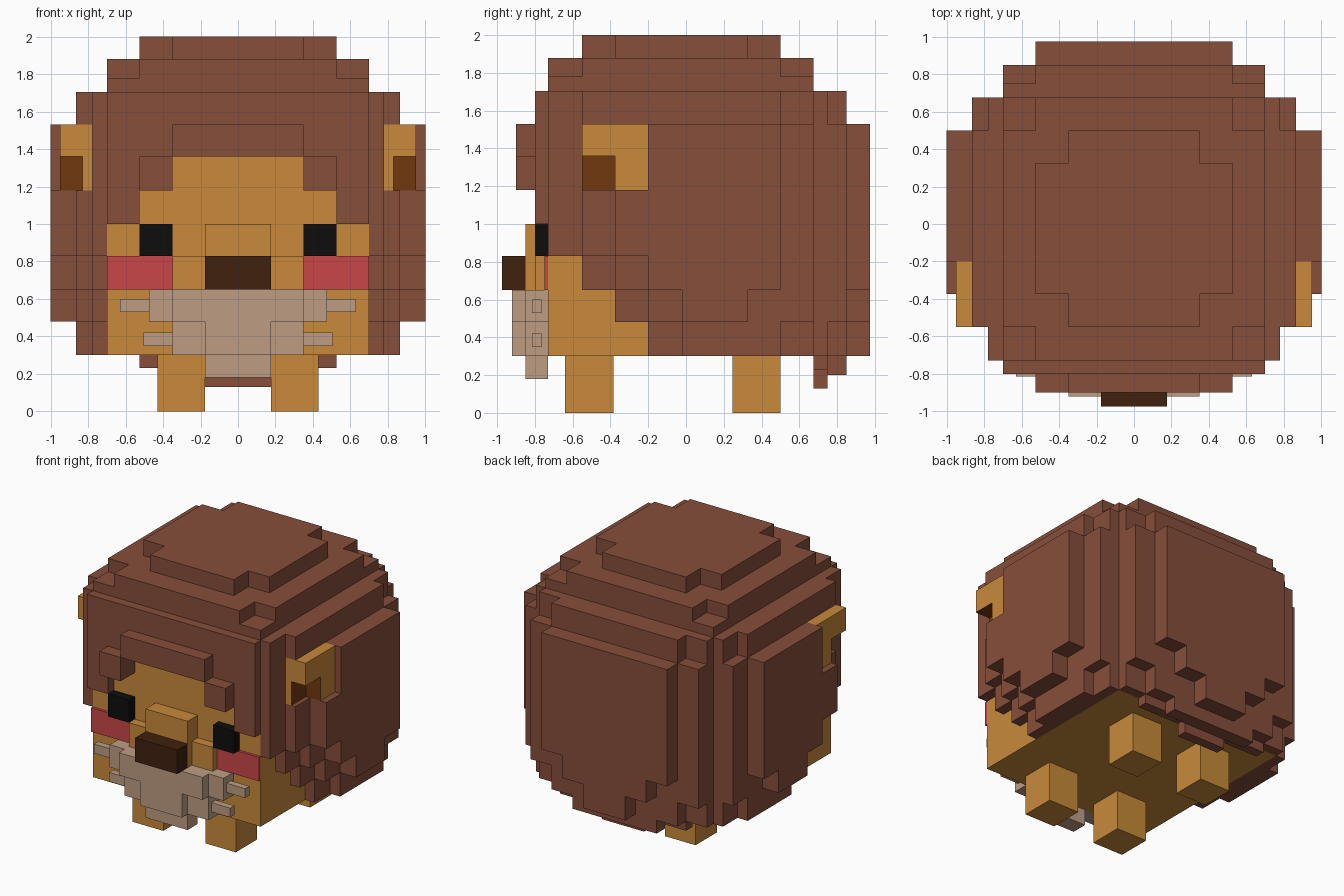
import bpy, bmesh

cube = bpy.data.objects.get("Cube")
if cube:
    bpy.data.objects.remove(cube)


def material(name, rgb):
    m = bpy.data.materials.new(name)
    m.use_nodes = True
    lin = [((c / 255 + 0.055) / 1.055) ** 2.4 if c > 10 else c / 255 / 12.92 for c in rgb]
    m.diffuse_color = (*lin, 1)
    m.node_tree.nodes["Principled BSDF"].inputs["Base Color"].default_value = (*lin, 1)
    return m


BROWN = material("mane brown", (134, 78, 58))
GOLD = material("golden fur", (200, 138, 58))
TAN = material("beard tan", (190, 158, 132))
RED = material("cheek red", (202, 70, 72))
NOSE = material("nose dark brown", (64, 33, 14))
INNER = material("inner ear brown", (114, 57, 15))
BLACK = material("eye black", (13, 13, 13))


def finish(name, bm, *mats):
    bmesh.ops.recalc_face_normals(bm, faces=bm.faces)
    mesh = bpy.data.meshes.new(name)
    bm.to_mesh(mesh)
    bm.free()
    for m in mats:
        mesh.materials.append(m)
    ob = bpy.data.objects.new(name, mesh)
    bpy.context.collection.objects.link(ob)
    return ob


def slab(name, axis, d0, d1, outline, mat, bm=None):
    """Extrude a flat outline along an axis from d0 to d1."""
    own = bm is None
    bm = bm or bmesh.new()

    def place(p, d):
        co = list(p)
        co.insert("xyz".index(axis), d)
        return co

    pts = [p for i, p in enumerate(outline) if p != outline[i - 1]]
    near = [bm.verts.new(place(p, d0)) for p in pts]
    far = [bm.verts.new(place(p, d1)) for p in pts]
    bm.faces.new(near)
    bm.faces.new(far[::-1])
    for i in range(len(pts)):
        bm.faces.new((near[i - 1], far[i - 1], far[i], near[i]))
    if own:
        return finish(name, bm, mat)


def steps(rows, top):
    """Stepped outline from stacked rows of (start height, low, high)."""
    right, left = [], []
    for i, (h, lo, hi) in enumerate(rows):
        end = rows[i + 1][0] if i + 1 < len(rows) else top
        right += [(hi, h), (hi, end)]
        left += [(lo, h), (lo, end)]
    return right + left[::-1]


def even(rows, top):
    return steps([(h, -w, w) for h, w in rows], top)


def box(name, x, y, z, mat, bm=None):
    return slab(name, "z", *z, [(x[0], y[0]), (x[1], y[0]), (x[1], y[1]), (x[0], y[1])], mat, bm)


FRONT, BACK = -0.73, 0.675

# Body and crown
box("body", (-.7, .7), (FRONT, BACK), (.3, 1.4), GOLD)
box("crown_base", (-.7, .7), (FRONT, BACK), (1.4, 1.78), BROWN)
slab("crown_middle", "z", 1.78, 1.88, even([(FRONT, .525), (-.55, .7), (.5, .525)], BACK), BROWN)
slab("crown_top", "z", 1.88, 2.0, even([(-.55, .35), (-.375, .525), (.325, .35)], .5), BROWN)

# Back of the mane, three layers with a pointed hem
slab("mane_back_inner", "y", BACK, .75,
     even([(.13, .175), (.23, .525), (.3, .7)], 1.705), BROWN)
slab("mane_back_middle", "y", .75, .85,
     even([(.2, .35), (.3, .525), (.48, .7), (1.53, .525)], 1.705), BROWN)
slab("mane_back_outer", "y", .85, .975,
     even([(.3, .175), (.48, .35), (.65, .525)], 1.53), BROWN)

# Front of the mane around the face, and the fringe
half = [(.35, 1.36), (.35, 1.18), (.525, 1.18), (.525, 1.0), (.7, 1.0), (.7, 1.705)]
slab("mane_front", "y", FRONT, -.8, half + [(-x, z) for x, z in half[::-1]], BROWN)
box("fringe", (-.35, .35), (-.9, -.8), (1.36, 1.53), BROWN)

# Muzzle and nose
box("muzzle_bridge", (-.175, .175), (-.85, FRONT), (.65, 1.0), GOLD)
box("muzzle", (-.35, .35), (-.8, FRONT), (.65, .83), GOLD)
box("nose", (-.175, .175), (-.975, -.85), (.65, .83), NOSE)

# Beard
slab("beard_inner", "y", FRONT, -.85, even([(.18, .175), (.3, .35), (.48, .475)], .65), TAN)
slab("beard_outer", "y", -.85, -.92, even([(.3, .175), (.48, .35)], .65), TAN)

# Paired parts
for side, s in (("left", 1), ("right", -1)):
    def pair(a, b):
        return tuple(sorted((a * s, b * s)))

    # Side mane layers, stepping back toward the hem
    slab(side + "_mane_inner", "x", .7 * s, .78 * s,
         steps([(.3, -.2, BACK), (.48, -.375, BACK), (.65, -.55, BACK), (.83, FRONT, BACK)], 1.705), BROWN)
    slab(side + "_mane_middle", "x", .78 * s, .865 * s,
         steps([(.3, -.02, .5), (.48, -.2, BACK), (.65, -.375, BACK), (.83, -.55, BACK),
                (1.18, -.2, BACK), (1.53, -.55, .5)], 1.705), BROWN)
    slab(side + "_mane_outer", "x", .865 * s, 1.0 * s,
         steps([(.48, -.02, .325), (.65, -.2, .5), (.83, -.375, .5), (1.18, -.2, .5)], 1.53), BROWN)
    box(side + "_fringe_lock", pair(.35, .525), (-.9, -.8), (1.18, 1.36), BROWN)

    # Ear with a dark hollow in its lower front corner
    bm = bmesh.new()
    box("", pair(.78, .95), (-.55, -.2), (1.36, 1.53), GOLD, bm)
    box("", pair(.78, .95), (-.375, -.2), (1.18, 1.36), GOLD, bm)
    box("", pair(.78, .83), (-.55, -.375), (1.18, 1.36), GOLD, bm)
    for f in bm.faces:
        c = f.calc_center_median()
        hollow = (abs(abs(c.x) - .83) < .001, abs(c.y + .375) < .001 and c.z < 1.3,
                  abs(c.z - 1.36) < .001)
        f.material_index = int(any(hollow))
    finish(side + "_ear", bm, GOLD, INNER)

    # Eye, cheek and whiskers
    box(side + "_eye", pair(.35, .525), (-.8, FRONT), (.83, 1.0), BLACK)
    box(side + "_cheek", pair(.35, .7), (-.75, FRONT), (.65, .83), RED)
    box(side + "_upper_whisker", pair(.475, .63), (-.815, -.765), (.53, .6), TAN)
    box(side + "_lower_whisker", pair(.35, .505), (-.815, -.765), (.35, .42), TAN)

    # Legs
    for end, y in (("front", -.64), ("back", .245)):
        box(f"{side}_{end}_leg", pair(.175, .43), (y, y + .255), (0, .3), GOLD)
